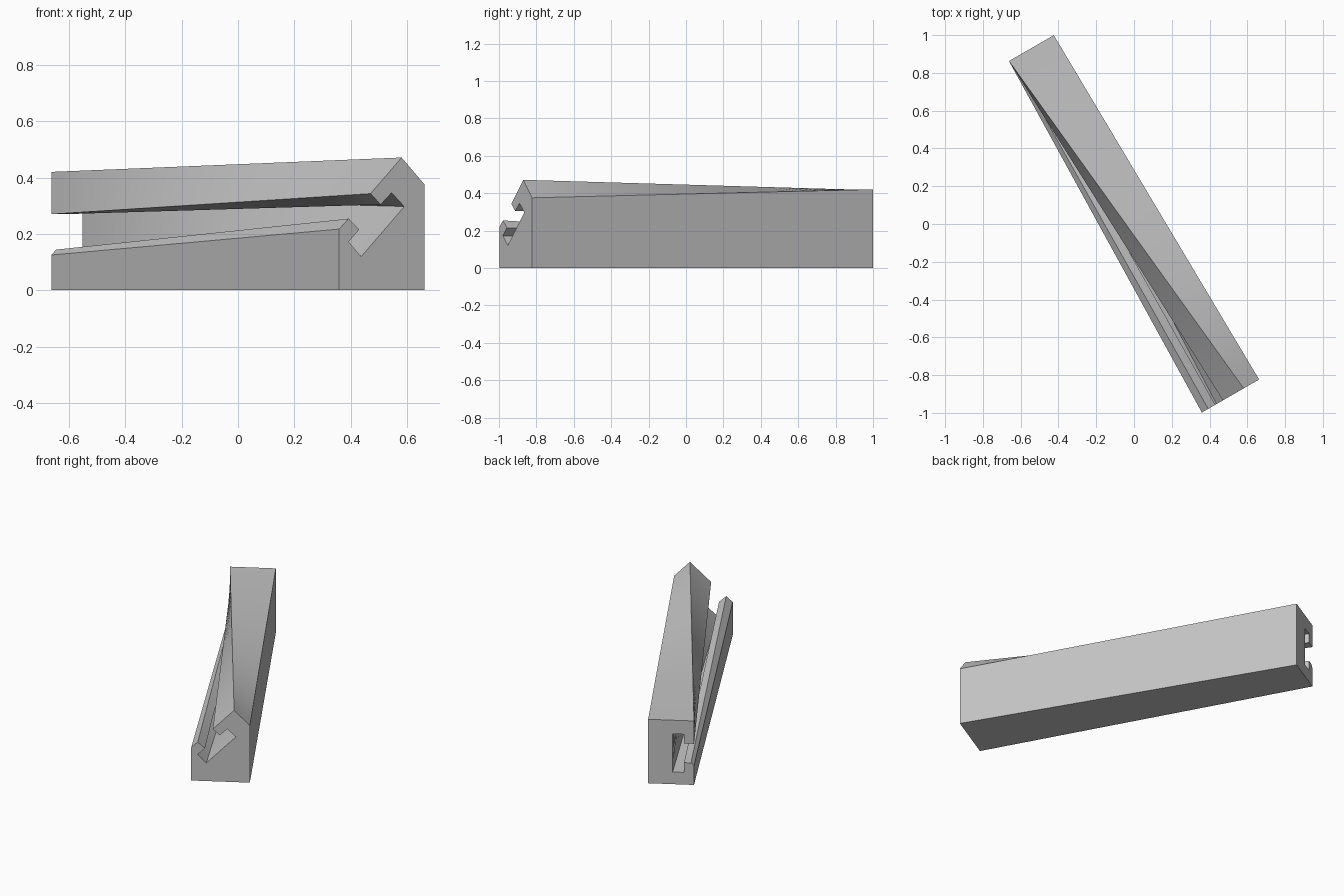
import bpy, bmesh, math
from mathutils import Vector

cube = bpy.data.objects.get("Cube")
if cube:
    bpy.data.objects.remove(cube, do_unlink=True)

STEPS = 32
TURN = math.radians(30)
ACROSS = Vector((math.cos(TURN), math.sin(TURN), 0))
ALONG = Vector((-math.sin(TURN), math.cos(TURN), 0))
FRONT, BACK = -1.044, 1.078

# Matching T-slot sections (across, height): slot tilted at the front, level at the back
tilted = [(-.188, 0), (.162, 0), (.162, .375), (.068, .471), (-.059, .343),
          (-.018, .304), (.027, .346), (.079, .297), (-.098, .119),
          (-.149, .172), (-.106, .215), (-.149, .254), (-.188, .217)]
level = [(-.142, 0), (.132, 0), (.132, .42), (-.142, .42), (-.142, .27),
         (-.083, .27), (-.083, .33), (-.015, .33), (-.015, .08),
         (-.083, .08), (-.083, .144), (-.124, .144), (-.142, .125)]

# Loft the twisting bar between the two sections
bm = bmesh.new()
rings = []
for i in range(STEPS + 1):
    t = i / STEPS
    centre = ALONG * (FRONT + (BACK - FRONT) * t)
    ring = []
    for a, b in zip(tilted, level):
        p = Vector(a).lerp(Vector(b), t)
        ring.append(bm.verts.new(centre + ACROSS * p.x + Vector((0, 0, p.y))))
    rings.append(ring)
n = len(tilted)
for low, high in zip(rings, rings[1:]):
    for k in range(n):
        j = (k + 1) % n
        bm.faces.new((low[k], low[j], high[j], high[k]))

# Flat end faces
bm.faces.new(rings[0][::-1])
bm.faces.new(rings[-1])
bmesh.ops.recalc_face_normals(bm, faces=bm.faces)
mesh = bpy.data.meshes.new("twisted_slot_bar")
bm.to_mesh(mesh)
bm.free()
bar = bpy.data.objects.new("twisted_slot_bar", mesh)
bpy.context.collection.objects.link(bar)

# Single grey material
grey = bpy.data.materials.new("light_grey")
grey.use_nodes = True
colour = (.55, .55, .55, 1)
grey.diffuse_color = colour
grey.node_tree.nodes["Principled BSDF"].inputs["Base Color"].default_value = colour
mesh.materials.append(grey)

bpy.context.view_layer.objects.active = bar
bar.select_set(True)
bpy.ops.object.shade_smooth_by_angle(angle=math.radians(20))
